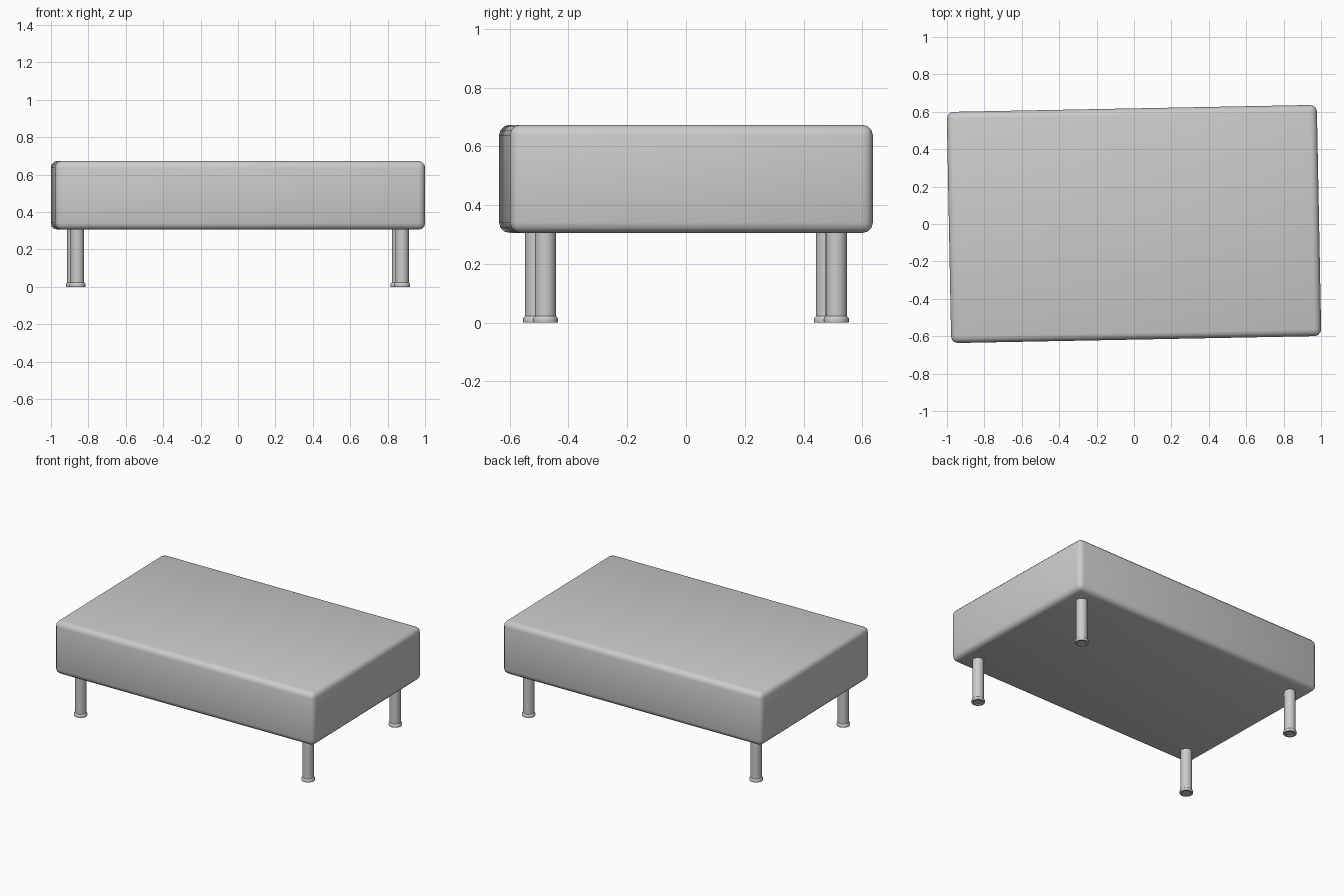
import bpy
import bmesh
import math
from mathutils import Matrix

cube = bpy.data.objects.get("Cube")
if cube:
    bpy.data.objects.remove(cube, do_unlink=True)

TURN = Matrix.Rotation(math.radians(1.1), 4, 'Z')

grey = bpy.data.materials.new("plain grey")
grey.use_nodes = True
colour = (0.6, 0.6, 0.6, 1)
grey.diffuse_color = colour
grey.node_tree.nodes["Principled BSDF"].inputs["Base Color"].default_value = colour


def add_object(name, bm, matrix):
    bmesh.ops.recalc_face_normals(bm, faces=bm.faces)
    mesh = bpy.data.meshes.new(name)
    bm.to_mesh(mesh)
    bm.free()
    mesh.materials.append(grey)
    obj = bpy.data.objects.new(name, mesh)
    obj.matrix_world = matrix
    bpy.context.collection.objects.link(obj)
    bpy.ops.object.select_all(action='DESELECT')
    obj.select_set(True)
    bpy.context.view_layer.objects.active = obj
    bpy.ops.object.shade_smooth_by_angle(angle=math.radians(40))
    return obj


# Rounded cushion block
bm = bmesh.new()
bmesh.ops.create_cube(bm, size=1)
bmesh.ops.scale(bm, vec=(1.979, 1.236, 0.368), verts=bm.verts)
bmesh.ops.bevel(bm, geom=bm.edges[:], offset=0.036, segments=3,
                profile=0.5, affect='EDGES')
add_object("cushion", bm, TURN @ Matrix.Translation((0, 0, 0.489)))

# Turned leg with a flared foot and a shallow recess underneath
LEG = [(0, 0.32), (0.036, 0.32), (0.036, 0.022), (0.042, 0.016),
       (0.0435, 0.01), (0.042, 0), (0.03, 0), (0.027, 0.006), (0, 0.006)]


def add_leg(name, x, y):
    bm = bmesh.new()
    verts = [bm.verts.new((r, 0, z)) for r, z in LEG]
    edges = [bm.edges.new(pair) for pair in zip(verts, verts[1:])]
    bmesh.ops.spin(bm, geom=verts + edges, cent=(0, 0, 0), axis=(0, 0, 1),
                   angle=math.tau, steps=24)
    bmesh.ops.remove_doubles(bm, verts=bm.verts, dist=0.0001)
    add_object(name, bm, TURN @ Matrix.Translation((x, y, 0)))


for depth, y in (("front", -0.495), ("back", 0.495)):
    for side, x in (("left", 0.868), ("right", -0.868)):
        add_leg(f"{depth}_{side}_leg", x, y)
